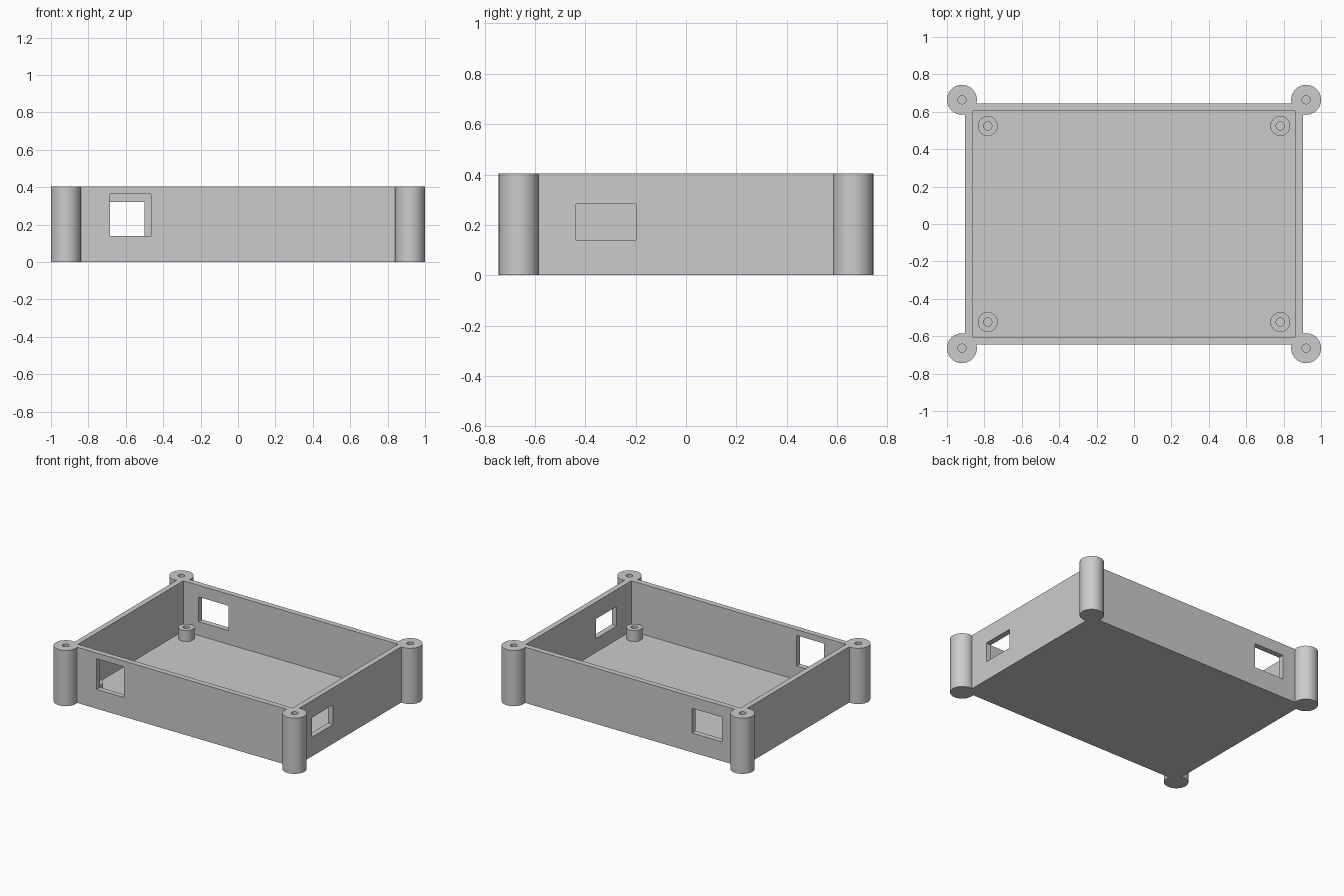
import bpy
from math import radians

if "Cube" in bpy.data.objects:
    bpy.data.objects.remove(bpy.data.objects["Cube"], do_unlink=True)

HEIGHT, FLOOR, WALL = 0.405, 0.04, 0.04
OUT_X, OUT_Y = 0.903, 0.645
IN_X, IN_Y = OUT_X - WALL, OUT_Y - WALL
POST_X, POST_Y, POST_R = 0.92, 0.664, 0.08
STAND_X, STAND_Y, STAND_R, STAND_TOP = 0.782, 0.524, 0.053, 0.12
HOLE_R = 0.022

grey = bpy.data.materials.new("plain grey")
grey.use_nodes = True
colour = (0.6, 0.6, 0.6, 1)
grey.diffuse_color = colour
grey.node_tree.nodes["Principled BSDF"].inputs["Base Color"].default_value = colour


def finish(name):
    obj = bpy.context.object
    obj.name = name
    obj.data.materials.append(grey)
    return obj


def box(name, x0, x1, y0, y1, z0, z1):
    centre = ((x0 + x1) / 2, (y0 + y1) / 2, (z0 + z1) / 2)
    bpy.ops.mesh.primitive_cube_add(size=1, location=centre)
    obj = finish(name)
    obj.scale = (x1 - x0, y1 - y0, z1 - z0)
    bpy.ops.object.transform_apply(location=True, rotation=True, scale=True)
    return obj


def rod(name, x, y, radius, z0, z1, sides=64):
    bpy.ops.mesh.primitive_cylinder_add(
        vertices=sides, radius=radius, depth=z1 - z0, location=(x, y, (z0 + z1) / 2))
    obj = finish(name)
    bpy.ops.object.transform_apply(location=True, rotation=True, scale=True)
    return obj


def combine(target, tool, operation):
    tool.hide_render = True
    mod = target.modifiers.new("join", "BOOLEAN")
    mod.operation = operation
    mod.solver = "EXACT"
    mod.object = tool
    bpy.ops.object.select_all(action="DESELECT")
    bpy.context.view_layer.objects.active = target
    target.select_set(True)
    bpy.ops.object.modifier_apply(modifier=mod.name)
    bpy.data.objects.remove(tool, do_unlink=True)


def smooth(obj):
    bpy.ops.object.select_all(action="DESELECT")
    bpy.context.view_layer.objects.active = obj
    obj.select_set(True)
    bpy.ops.object.shade_smooth_by_angle(angle=radians(30))


corners = [(sx, sy) for sx in (-1, 1) for sy in (-1, 1)]

# Open tray: solid block with the inside hollowed out
tray = box("open_tray", -OUT_X, OUT_X, -OUT_Y, OUT_Y, 0, HEIGHT)
combine(tray, box("cavity", -IN_X, IN_X, -IN_Y, IN_Y, FLOOR, 1), "DIFFERENCE")

# Port openings in the front, back and +x walls
ports = {
    "front_port": (-0.685, -0.465, -0.75, -0.55, 0.14, 0.363),
    "back_port": (-0.74, -0.50, 0.55, 0.75, 0.14, 0.32),
    "side_port": (0.8, 1.0, -0.437, -0.198, 0.14, 0.282),
}
for name, bounds in ports.items():
    combine(tray, box(name, *bounds), "DIFFERENCE")

# Corner screw posts with blind holes, fused to the walls
for sx, sy in corners:
    x, y = sx * POST_X, sy * POST_Y
    combine(tray, rod("corner_post", x, y, POST_R, 0, HEIGHT), "UNION")
    combine(tray, rod("post_hole", x, y, HOLE_R, 0.2, 0.6, 32), "DIFFERENCE")
smooth(tray)

# Short board standoffs on the floor
for sx, sy in corners:
    x, y = sx * STAND_X, sy * STAND_Y
    standoff = rod("board_standoff", x, y, STAND_R, FLOOR / 2, STAND_TOP)
    combine(standoff, rod("standoff_hole", x, y, HOLE_R, FLOOR + 0.004, 0.3, 32), "DIFFERENCE")
    smooth(standoff)
